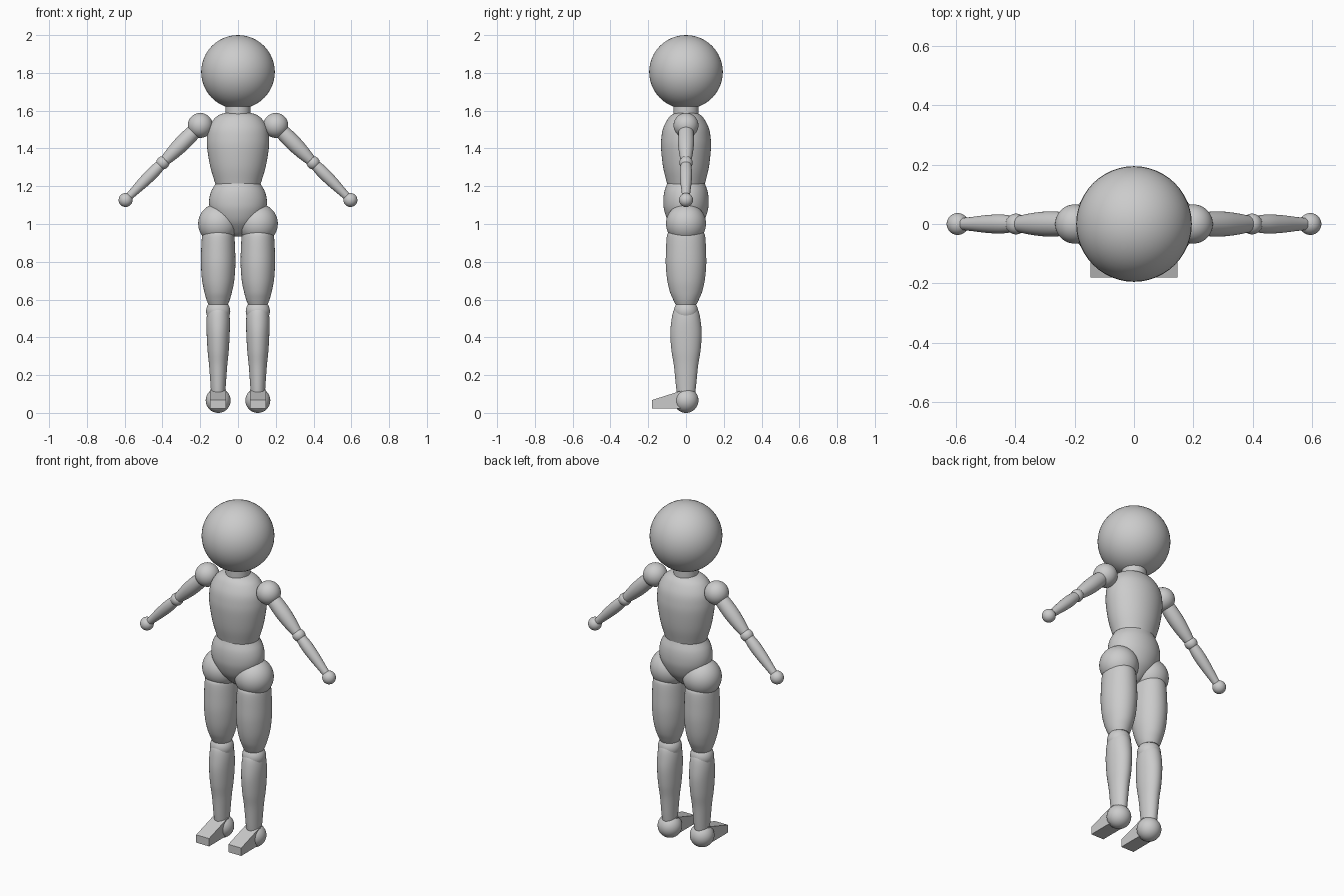
import bpy, bmesh, math
from mathutils import Vector

if "Cube" in bpy.data.objects:
    bpy.data.objects.remove(bpy.data.objects["Cube"])


def finish(bm, name, loc=(0, 0, 0), direction=None, smooth=True):
    bmesh.ops.recalc_face_normals(bm, faces=bm.faces)
    me = bpy.data.meshes.new(name)
    bm.to_mesh(me)
    bm.free()
    ob = bpy.data.objects.new(name, me)
    bpy.context.collection.objects.link(ob)
    ob.location = loc
    if direction is not None:
        ob.rotation_euler = direction.to_track_quat('Z', 'Y').to_euler()
    if smooth:
        bpy.ops.object.select_all(action='DESELECT')
        ob.select_set(True)
        bpy.context.view_layer.objects.active = ob
        bpy.ops.object.shade_smooth_by_angle(angle=math.radians(40))
    return ob


def ball(name, loc, r):
    bm = bmesh.new()
    bmesh.ops.create_uvsphere(bm, u_segments=48, v_segments=24, radius=r)
    return finish(bm, name, loc)


def spline(rings, steps=5):
    # Catmull-Rom interpolation of (z, rx, ry) rings
    p = [Vector(r) for r in rings]
    p = [2 * p[0] - p[1]] + p + [2 * p[-1] - p[-2]]
    out = []
    for a, b, c, d in zip(p, p[1:], p[2:], p[3:]):
        for i in range(steps):
            t = i / steps
            out.append(0.5 * (2 * b + (c - a) * t + (2 * a - 5 * b + 4 * c - d) * t * t
                              + (3 * b - a - 3 * c + d) * t ** 3))
    return out + [p[-2]]


def loft(name, rings, loc=(0, 0, 0), direction=None, n=48):
    # Elliptical body through the given rings, capped at both ends
    bm = bmesh.new()
    loops = []
    for z, rx, ry in spline(rings):
        loops.append([bm.verts.new((rx * math.cos(2 * math.pi * i / n),
                                    ry * math.sin(2 * math.pi * i / n), z)) for i in range(n)])
    for a, b in zip(loops, loops[1:]):
        for i in range(n):
            j = (i + 1) % n
            bm.faces.new((a[i], a[j], b[j], b[i]))
    bm.faces.new(loops[0])
    bm.faces.new(loops[-1])
    return finish(bm, name, loc, direction)


def limb(name, a, b, radii):
    # Round limb between two joints
    d = b - a
    k = len(radii) - 1
    loft(name, [(d.length * i / k, r, r) for i, r in enumerate(radii)], a, d, 32)


# Head, neck and trunk
ball("head", (0, 0, 1.805), 0.195)
loft("neck", [(1.55, .066, .066), (1.66, .066, .066)])
loft("chest", [(1.213, .12, .10), (1.3, .146, .121), (1.4, .163, .132), (1.46, .164, .13),
               (1.51, .155, .12), (1.555, .128, .097), (1.578, .098, .076), (1.588, .07, .055)])
loft("pelvis", [(.935, .02, .02), (.96, .06, .05), (1.01, .112, .092), (1.07, .145, .115),
                (1.12, .153, .12), (1.17, .143, .115), (1.215, .118, .10)])

for side, s in (("left", 1), ("right", -1)):
    # Arm
    shoulder = Vector((s * .20, 0, 1.522))
    elbow = Vector((s * .398, 0, 1.324))
    hand = Vector((s * .595, 0, 1.127))
    ball(side + "_shoulder", shoulder, .066)
    ball(side + "_elbow", elbow, .035)
    ball(side + "_hand", hand, .037)
    limb(side + "_upper_arm", shoulder, elbow, (.034, .041, .042, .036, .025))
    limb(side + "_forearm", elbow, hand, (.026, .032, .030, .024, .018))

    # Leg
    x = s * .105
    ball(side + "_hip", (x, 0, 1.002), .106)
    loft(side + "_thigh", [(.575, .052, .056), (.6, .062, .068), (.64, .073, .085), (.7, .085, .099),
                           (.78, .091, .107), (.86, .09, .106), (.93, .086, .102),
                           (.955, .08, .094), (.98, .066, .075)], (x, 0, 0))
    ball(side + "_knee", (x, 0, .538), .064)
    loft(side + "_shin", [(.09, .037, .046), (.14, .04, .053), (.25, .048, .064), (.33, .056, .077),
                          (.42, .061, .083), (.49, .062, .077), (.54, .056, .066),
                          (.56, .046, .05)], (x, 0, 0))
    ball(side + "_heel", (x, 0, .066), .066)

    # Wedge foot, extruded sideways from its profile
    bm = bmesh.new()
    prof = [(-.18, .022), (.0, .022), (.0, .125), (-.18, .068)]
    f = bm.faces.new([bm.verts.new((-.042, y, z)) for y, z in prof])
    ext = bmesh.ops.extrude_face_region(bm, geom=[f])["geom"]
    bmesh.ops.translate(bm, vec=(.084, 0, 0), verts=[v for v in ext if isinstance(v, bmesh.types.BMVert)])
    finish(bm, side + "_foot", (x, 0, 0), smooth=False)
